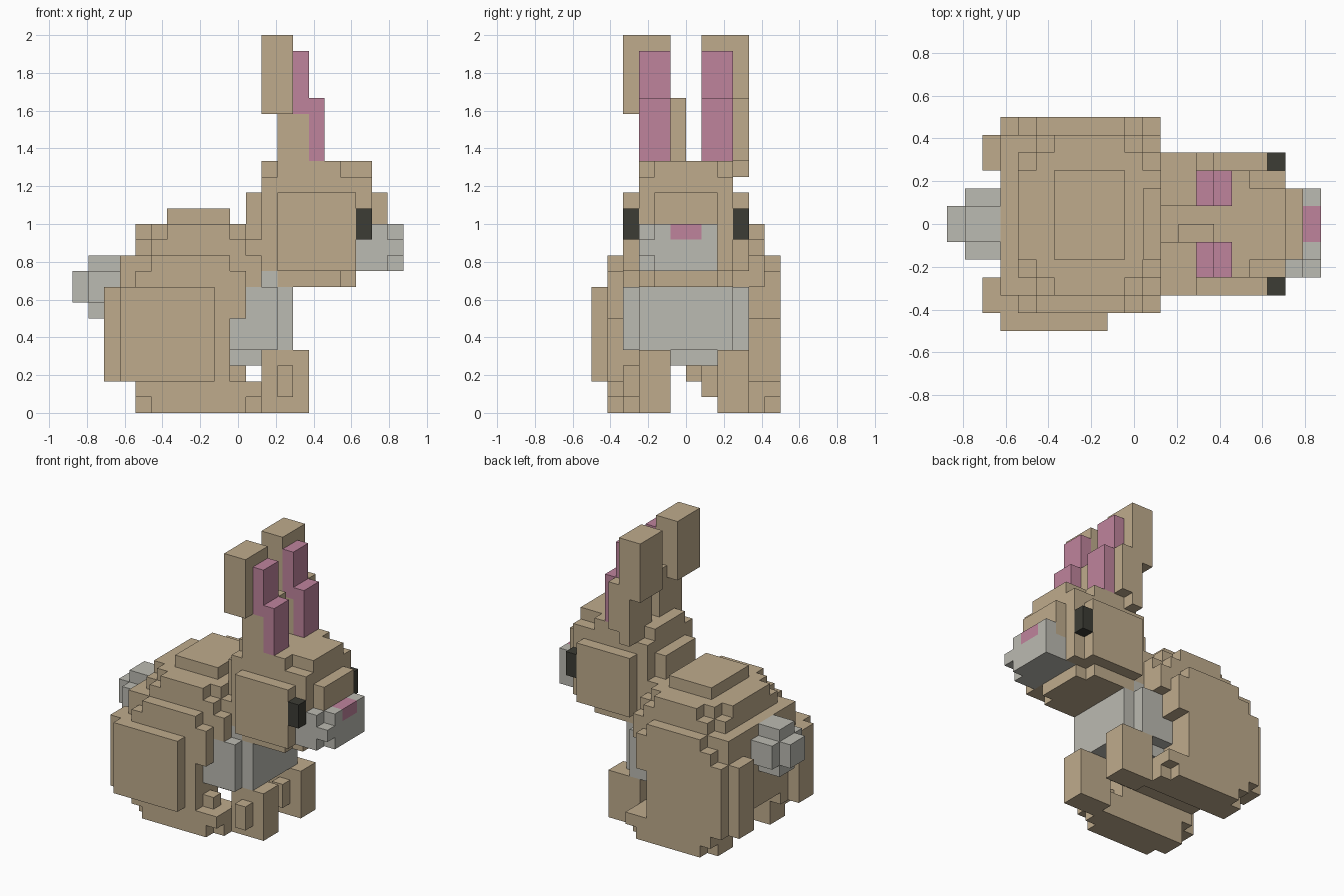
import bpy, bmesh
from mathutils import Vector

default = bpy.data.objects.get("Cube")
if default:
    bpy.data.objects.remove(default, do_unlink=True)

UNIT = 1 / 12                       # edge length of one block
ORIGIN = Vector((10.5, 6, 0))       # block-grid point placed at the world origin


def material(name, rgb):
    mat = bpy.data.materials.new(name)
    mat.use_nodes = True
    colour = (*rgb, 1)
    mat.diffuse_color = colour
    shader = mat.node_tree.nodes["Principled BSDF"]
    shader.inputs["Base Color"].default_value = colour
    shader.inputs["Roughness"].default_value = 0.9
    return mat


tan = material("tan fur", (.52, .41, .265))
grey = material("pale grey fur", (.5, .495, .445))
pink = material("pink skin", (.52, .23, .335))
dark = material("dark eye", (.045, .045, .035))

owner = {}      # block -> part name; later parts replace earlier blocks
parts = {}      # part name -> material


def part(name, mat, *boxes):
    """Fill blocks from boxes given as (x range, y range, z range)."""
    parts[name] = mat
    for xs, ys, zs in boxes:
        for x in range(*xs):
            for y in range(*ys):
                for z in range(*zs):
                    owner[x, y, z] = name


def build(name, mat):
    """Turn the exposed block sides of one part into a clean mesh."""
    bm = bmesh.new()
    verts = {}

    def vert(p):
        key = tuple(p)
        if key not in verts:
            verts[key] = bm.verts.new((Vector(key) - ORIGIN) * UNIT)
        return verts[key]

    for cell, cell_owner in owner.items():
        if cell_owner != name:
            continue
        for axis in range(3):
            for side in (0, 1):
                step = list(cell)
                step[axis] += 2 * side - 1
                if tuple(step) in owner:
                    continue
                u, v = (axis + 1) % 3, (axis + 2) % 3
                loop = []
                for du, dv in ((0, 0), (1, 0), (1, 1), (0, 1)):
                    p = list(cell)
                    p[axis] += side
                    p[u] += du
                    p[v] += dv
                    loop.append(vert(p))
                bm.faces.new(loop if side else loop[::-1])
    bmesh.ops.dissolve_limit(bm, angle_limit=0.01, verts=bm.verts, edges=bm.edges)
    mesh = bpy.data.meshes.new(name)
    bm.to_mesh(mesh)
    bm.free()
    mesh.materials.append(mat)
    bpy.context.collection.objects.link(bpy.data.objects.new(name, mesh))


# Chest and belly fur
part("belly", grey,
     ((10, 13), (2, 10), (4, 8)),
     ((10, 12), (4, 9), (3, 4)),
     ((13, 14), (3, 9), (4, 8)),
     ((12, 13), (3, 9), (8, 9)))

# Rounded trunk with stepped corners
part("body", tan,
     ((3, 10), (2, 11), (3, 10)),
     ((10, 11), (2, 11), (6, 11)),
     ((4, 12), (2, 11), (8, 10)),
     ((5, 11), (2, 11), (10, 11)),
     ((6, 10), (2, 11), (11, 12)),
     ((4, 12), (3, 10), (9, 11)),
     ((5, 11), (3, 10), (11, 12)),
     ((4, 12), (4, 9), (11, 12)),
     ((6, 10), (4, 9), (12, 13)))

# Hind legs: haunch plate, rear bulge and long foot on each side
for label, outer, inner, rear in (("right", (1, 2), (2, 4), (1, 3)),
                                  ("left", (11, 12), (9, 11), (9, 11))):
    part(label + "_hind_leg", tan,
         ((3, 10), outer, (2, 8)),
         ((10, 11), outer, (6, 9)),
         ((4, 11), outer, (8, 9)),
         ((5, 10), outer, (9, 10)),
         ((2, 3), rear, (2, 8)),
         ((3, 10), inner, (2, 8)),
         ((4, 12), outer, (1, 2)),
         ((5, 11), outer, (0, 1)),
         ((4, 12), inner, (0, 2)))
part("right_thigh_pad", tan, ((3, 9), (0, 1), (2, 8)))
part("right_ankle", tan, ((10, 11), (2, 3), (2, 3)))
part("left_ankle", tan, ((10, 11), (6, 7), (2, 3)))

# Front legs, each with a small pad on its right side
for label, y in (("right", 3), ("left", 8)):
    part(label + "_front_leg", tan,
         ((12, 15), (y, y + 2), (0, 4)),
         ((13, 14), (y - 1, y), (1, 3)))

# Tail
part("tail", grey,
     ((1, 3), (5, 7), (6, 10)),
     ((1, 3), (4, 8), (7, 9)),
     ((0, 1), (5, 7), (7, 9)))

# Head with cheeks, brow and back plate
part("head", tan,
     ((12, 18), (4, 8), (8, 9)),
     ((13, 17), (3, 9), (8, 9)),
     ((12, 19), (3, 9), (9, 15)),
     ((12, 19), (4, 8), (15, 16)),
     ((13, 17), (3, 9), (15, 16)),
     ((11, 12), (4, 8), (9, 14)),
     ((13, 18), (2, 10), (9, 14)),
     ((19, 20), (4, 8), (11, 14)))
part("muzzle", grey,
     ((18, 20), (3, 8), (9, 11)),
     ((19, 20), (3, 4), (11, 12)),
     ((20, 21), (3, 8), (10, 11)),
     ((20, 21), (4, 8), (9, 12)))
part("nose", pink, ((20, 21), (5, 7), (11, 12)))
for label, y in (("right", 2), ("left", 9)):
    part(label + "_eye", dark, ((18, 19), (y, y + 1), (11, 13)))

# Ears: leaning lower half, raised tip and pink lining
for label, base, tip, lining in (("right", (3, 6), (2, 5), (3, 5)),
                                 ("left", (7, 10), (7, 10), (7, 9))):
    part(label + "_ear", tan,
         ((13, 15), base, (16, 20)),
         ((13, 14), tip, (19, 24)),
         ((12, 13), tip, (19, 24)))
    part(label + "_ear_lining", pink,
         ((14, 15), lining, (19, 23)),
         ((15, 16), lining, (16, 20)))
part("left_ear_root", tan, ((13, 14), (9, 10), (15, 16)))

for part_name, part_material in parts.items():
    build(part_name, part_material)
